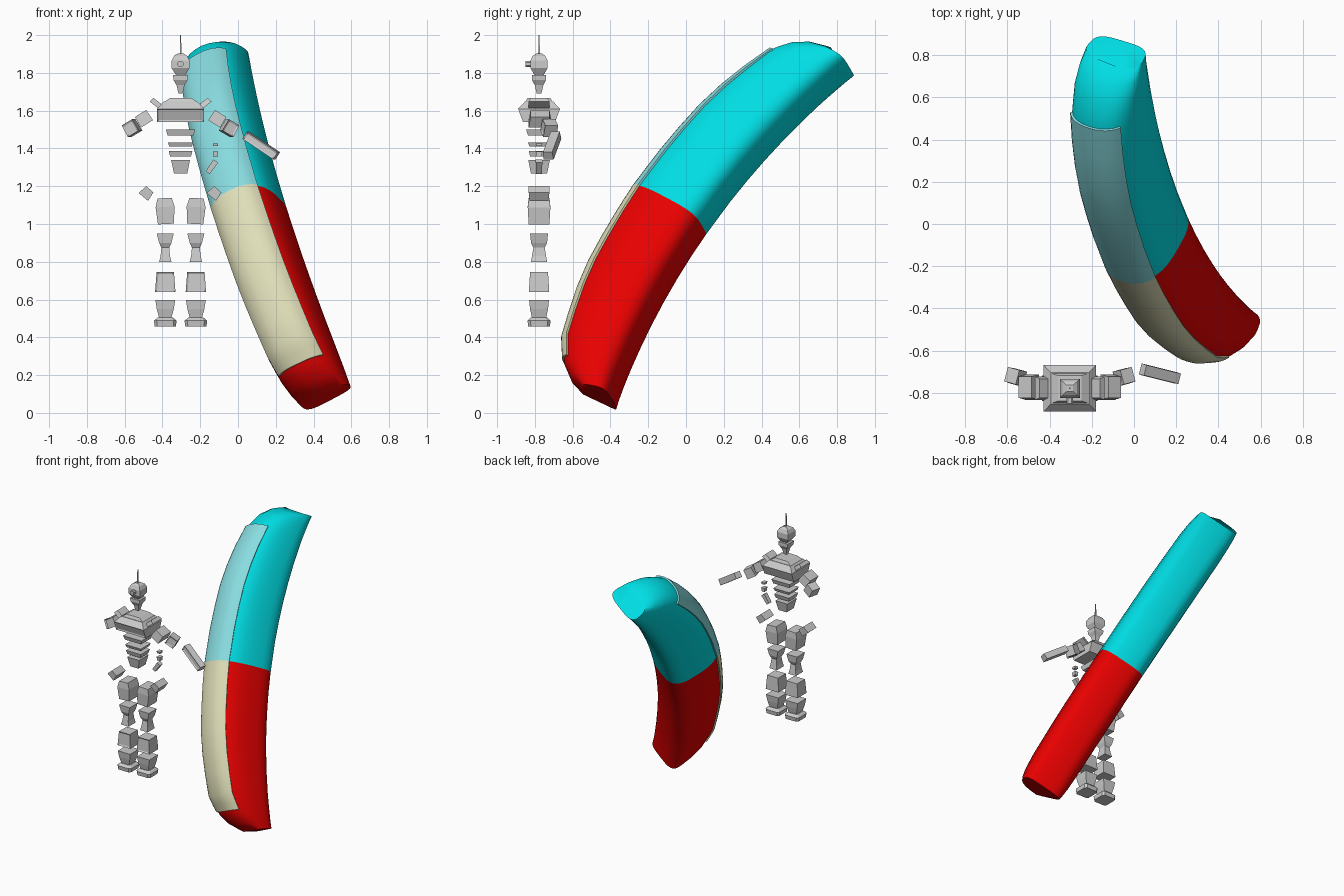
import bpy, bmesh, math
from mathutils import Vector

if "Cube" in bpy.data.objects:
    bpy.data.objects.remove(bpy.data.objects["Cube"])


def material(name, rgb):
    m = bpy.data.materials.new(name)
    m.diffuse_color = (*rgb, 1)
    m.use_nodes = True
    m.node_tree.nodes["Principled BSDF"].inputs["Base Color"].default_value = m.diffuse_color
    return m


RED = material("red", (0.8, 0.0, 0.0))
CYAN = material("cyan", (0.0, 0.73, 0.78))
CREAM = material("cream", (0.74, 0.73, 0.48))
PALE = material("pale_cyan", (0.25, 0.72, 0.75))
GREY = material("grey", (0.6, 0.6, 0.6))


def loft(name, rings, mat, smooth=None, panel=None):
    """Skin closed rings, cap both ends; optionally inset faces that look along panel."""
    bm = bmesh.new()
    rows = [[bm.verts.new(p) for p in ring] for ring in rings]
    n = len(rows[0])
    for a, b in zip(rows, rows[1:]):
        for i in range(n):
            j = (i + 1) % n
            bm.faces.new((a[i], a[j], b[j], b[i]))
    bm.faces.new(rows[0])
    bm.faces.new(rows[-1])
    bmesh.ops.recalc_face_normals(bm, faces=bm.faces)
    if panel:
        bm.normal_update()
        pick = [f for f in bm.faces if f.normal.dot(Vector(panel)) > 0.9]
        bmesh.ops.inset_individual(bm, faces=pick, thickness=0.014, depth=-0.006)
    me = bpy.data.meshes.new(name)
    bm.to_mesh(me)
    bm.free()
    me.materials.append(mat)
    if smooth:
        me.shade_smooth()
        me.set_sharp_from_angle(angle=math.radians(smooth))
    ob = bpy.data.objects.new(name, me)
    bpy.context.collection.objects.link(ob)
    return ob


# ---------- big curved tube: frame from the end points of its inner edge ----------
LOW, HIGH = Vector((0.495, -0.39, 0.07)), Vector((-0.045, 0.865, 1.83))
U = (HIGH - LOW).normalized()
N = Vector((0.845, -0.239, 0.478))
N = (N - U * N.dot(U)).normalized()
B = N.cross(U)                                   # outward, convex side
SAG = 0.165
HALF = (HIGH - LOW).length / 2
R = (HALF ** 2 + SAG ** 2) / (2 * SAG)
AMAX = math.asin(HALF / R)
ORIGIN = (LOW + HIGH) / 2 + B * (SAG - R)
SPLIT = -0.01                                    # where the colours change

# distance from end, depth, half width
TAPER = [(0, 0.17, 0.145), (0.05, 0.25, 0.153), (0.12, 0.315, 0.16),
         (0.25, 0.38, 0.166), (0.6, 0.433, 0.17), (1.2, 0.45, 0.17)]


def size_at(s):
    for (s0, h0, p0), (s1, h1, p1) in zip(TAPER, TAPER[1:]):
        if s <= s1:
            k = (s - s0) / (s1 - s0)
            return h0 + (h1 - h0) * k, p0 + (p1 - p0) * k
    return TAPER[-1][1:]


def tube_point(a, phi, e=0.0):
    dist = max(0.0, R * (AMAX - abs(a)))
    h, p = size_at(dist)
    c, s = math.cos(phi), math.sin(phi)
    m = 2.4 if s > 0 else 3.6
    x = math.copysign(abs(c) ** (2 / m), c)
    y = math.copysign(abs(s) ** (2 / m), s)
    d = B * math.cos(a) + U * math.sin(a)
    # one shoulder of each end leans back a little
    end = math.copysign(1, a)
    lean = 0.05 * max(0, 1 - dist / 0.2) * max(0, x * end) * (1 + y) / 2
    return (ORIGIN + d * (R + h / 2 * (1 + y) + e * y) + N * (x * (p + e) - 0.004)
            - U * end * lean)


def angles(end, start):
    """Ring angles from distance 'start' off one end to the colour split."""
    marks = (0.05, 0.12, 0.19, 0.25, 0.38, 0.52, 0.66, 0.8, 0.95)
    dist = [start] + [d for d in marks if d > start + 0.02]
    return [end * (AMAX - d / R) for d in dist] + [SPLIT]


SIDES = 28
EDGE = math.radians(40)
for end, part, body, plate, start in ((-1, "lower", RED, CREAM, 0.14),
                                      (1, "upper", CYAN, PALE, 0.23)):
    # tube half
    rings = [[tube_point(a, 2 * math.pi * i / SIDES) for i in range(SIDES)]
             for a in angles(end, 0)]
    loft(part + "_tube", rings, body, 50)
    # raised plate along the convex side
    phis = [EDGE + (math.pi - 2 * EDGE) * i / 12 for i in range(13)]
    rings = [[tube_point(a, f, 0.01) for f in phis] +
             [tube_point(a, phis[-1], -0.02), tube_point(a, phis[0], -0.02)]
             for a in angles(end, start)]
    loft(part + "_plate", rings, plate, 40)

# ---------- small robot built from separate blocks ----------
RX, RY = -0.304, -0.778


def block(name, x, y, sections, rot=(0, 0, 0), chamfer=0.0, panel=None):
    """Stack of rectangles (z, width, depth), turned about its own middle."""
    mid = (sections[0][0] + sections[-1][0]) / 2
    rings = []
    for z, w, d in sections:
        w, d, k = w / 2, d / 2, 1 - chamfer
        if chamfer:
            pts = [(w, d * k), (w * k, d), (-w * k, d), (-w, d * k),
                   (-w, -d * k), (-w * k, -d), (w * k, -d), (w, -d * k)]
        else:
            pts = [(w, d), (-w, d), (-w, -d), (w, -d)]
        rings.append([Vector((px, py, z - mid)) for px, py in pts])
    ob = loft(name, rings, GREY, panel=panel)
    ob.location = (RX + x, RY + y, mid)
    ob.rotation_euler = [math.radians(r) for r in rot]
    return ob


# head, eye, antenna, neck
block("antenna", 0, 0, [(1.89, 0.009, 0.009), (2.0, 0.006, 0.006)])
block("head", 0, 0, [(1.79, 0.05, 0.05), (1.825, 0.095, 0.09), (1.865, 0.095, 0.09),
                     (1.89, 0.07, 0.065), (1.903, 0.03, 0.03)])
block("eye", 0, -0.055, [(1.83, 0.03, 0.03), (1.865, 0.03, 0.03)], (90, 0, 0), 0.5)
block("neck", 0, 0, [(1.69, 0.022, 0.025), (1.735, 0.042, 0.045), (1.762, 0.075, 0.075),
                     (1.788, 0.08, 0.075)])

# chest and collar
block("collar", 0, 0, [(1.61, 0.25, 0.222), (1.648, 0.18, 0.15)])
block("collar_top", 0, 0, [(1.648, 0.17, 0.14), (1.668, 0.11, 0.12)])
block("chest", 0, 0, [(1.54, 0.25, 0.17), (1.61, 0.25, 0.222)], panel=(0, -1, 0))
# ribs and pelvis
for i, (z, h, w) in enumerate(((1.468, 0.032, 0.155), (1.41, 0.022, 0.135), (1.357, 0.03, 0.125))):
    block(f"rib_{i + 1}", 0, 0, [(z, w * 0.88, w * 0.75), (z + h, w, w * 0.88)])
block("pelvis", 0, 0, [(1.267, 0.07, 0.085), (1.34, 0.1, 0.115)])

for s, side in ((-1, "left"), (1, "right")):
    # shoulders, upper arms, hips
    block(side + "_shoulder", s * 0.132, 0, [(1.627, 0.06, 0.11), (1.655, 0.05, 0.09)], (0, s * -38, 0))
    block(side + "_upper_arm", s * 0.195, 0.005, [(1.525, 0.075, 0.12), (1.59, 0.07, 0.1)], (0, s * 32, 0))
    block(side + "_elbow", s * 0.258, 0.055, [(1.473, 0.07, 0.075), (1.543, 0.065, 0.07)],
          (0, s * 30, s * 15), panel=(0, -1, 0))
    block(side + "_hand", s * 0.18, 0, [(1.137, 0.065, 0.1), (1.19, 0.05, 0.11)], (0, 40, 0))
    # legs
    lx = s * 0.081
    block(side + "_thigh", lx, 0, [(1.0, 0.085, 0.11), (1.09, 0.1, 0.12), (1.137, 0.075, 0.11)],
          (0, s * 3, 0))
    block(side + "_knee", lx, 0, [(0.8, 0.065, 0.085), (0.83, 0.05, 0.075), (0.875, 0.042, 0.06),
                                  (0.9, 0.065, 0.085), (0.95, 0.09, 0.095)])
    block(side + "_shin", lx, 0, [(0.64, 0.108, 0.108), (0.745, 0.092, 0.095)], panel=(0, -1, 0))
    block(side + "_ankle", lx, 0, [(0.503, 0.065, 0.075), (0.55, 0.09, 0.095), (0.597, 0.105, 0.105)])
    block(side + "_foot", lx, 0, [(0.458, 0.112, 0.115), (0.488, 0.12, 0.122), (0.505, 0.08, 0.085)],
          chamfer=0.25)

# raised forearm and loose finger pieces on one side only
block("forearm", 0.427, 0.068, [(1.393, 0.2, 0.055), (1.438, 0.2, 0.05)], (0, 33, -14), panel=(0, -1, 0))
block("finger_1", 0.185, 0.0, [(1.412, 0.025, 0.03), (1.427, 0.028, 0.035)])
block("finger_2", 0.185, 0.0, [(1.357, 0.025, 0.03), (1.385, 0.028, 0.035)])
block("finger_3", 0.165, 0.0, [(1.265, 0.025, 0.03), (1.34, 0.03, 0.035)], (0, 35, 0))
